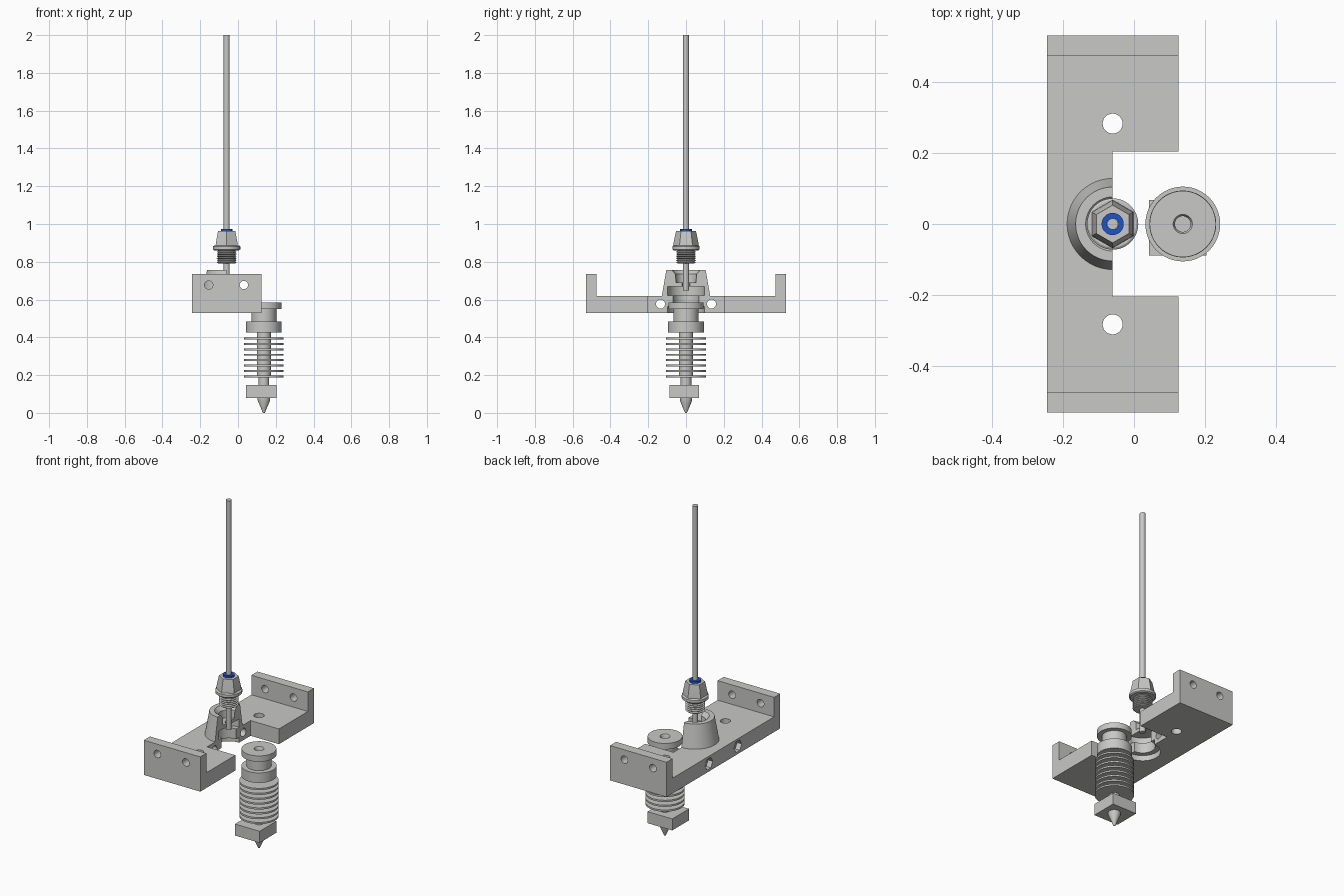
import bpy, bmesh, math
from mathutils import Matrix

if "Cube" in bpy.data.objects:
    bpy.data.objects.remove(bpy.data.objects["Cube"])

AX = -0.06   # axis of tower, fitting and tube
HX = 0.137   # axis of hot end


def material(name, rgb):
    m = bpy.data.materials.new(name)
    m.diffuse_color = (*rgb, 1)
    m.use_nodes = True
    m.node_tree.nodes["Principled BSDF"].inputs["Base Color"].default_value = m.diffuse_color
    return m


GREY = material("light grey", (0.58, 0.58, 0.57))
BLUE = material("blue", (0.012, 0.09, 0.6))


def finish(name, bm, mat, smooth=True):
    bmesh.ops.recalc_face_normals(bm, faces=bm.faces)
    me = bpy.data.meshes.new(name)
    bm.to_mesh(me)
    bm.free()
    me.materials.append(mat)
    ob = bpy.data.objects.new(name, me)
    bpy.context.collection.objects.link(ob)
    if smooth:
        shade(ob)
    return ob


def shade(ob):
    bpy.ops.object.select_all(action='DESELECT')
    ob.select_set(True)
    bpy.context.view_layer.objects.active = ob
    bpy.ops.object.shade_smooth_by_angle(angle=math.radians(30))


def lathe(name, profile, x, mat=GREY, n=48, turn=0.0, closed=False):
    """Revolve (radius, z) points about the vertical line at x."""
    bm = bmesh.new()
    rings = []
    for r, z in profile:
        if r == 0:
            rings.append([bm.verts.new((x, 0, z))] * n)
        else:
            rings.append([bm.verts.new((x + r * math.cos(turn + 2 * math.pi * i / n),
                                        r * math.sin(turn + 2 * math.pi * i / n), z))
                          for i in range(n)])
    pairs = list(zip(rings, rings[1:] + rings[:1]))
    for a, b in pairs if closed else pairs[:-1]:
        for i in range(n):
            j = (i + 1) % n
            corners = list(dict.fromkeys((a[i], a[j], b[j], b[i])))
            if len(corners) > 2:
                bm.faces.new(corners)
    return finish(name, bm, mat)


def box(name, lo, hi):
    bm = bmesh.new()
    bmesh.ops.create_cube(bm, size=1)
    for v in bm.verts:
        v.co = [(l + h) / 2 + c * (h - l) for l, h, c in zip(lo, hi, v.co)]
    return finish(name, bm, GREY, False)


def rod(name, centre, axis, radius, length, n=32):
    bm = bmesh.new()
    rot = {'x': Matrix.Rotation(math.pi / 2, 4, 'Y'),
           'y': Matrix.Rotation(math.pi / 2, 4, 'X'), 'z': Matrix()}[axis]
    bmesh.ops.create_cone(bm, cap_ends=True, segments=n, radius1=radius, radius2=radius,
                          depth=length, matrix=Matrix.Translation(centre) @ rot)
    return finish(name, bm, GREY, False)


def combine(ob, other, operation):
    mod = ob.modifiers.new("combine", 'BOOLEAN')
    mod.operation, mod.solver, mod.object = operation, 'EXACT', other
    bpy.context.view_layer.objects.active = ob
    bpy.ops.object.modifier_apply(modifier=mod.name)
    bpy.data.objects.remove(other)


# bracket: U-shaped section extruded along x
bm = bmesh.new()
half = [(0.53, 0.53), (0.53, 0.735), (0.473, 0.735), (0.473, 0.62)]
section = half + [(-y, z) for y, z in reversed(half)]
face = bm.faces.new([bm.verts.new((-0.244, y, z)) for y, z in section])
ext = bmesh.ops.extrude_face_region(bm, geom=[face])
bmesh.ops.translate(bm, vec=(0.369, 0, 0),
                    verts=[g for g in ext["geom"] if isinstance(g, bmesh.types.BMVert)])
bracket = finish("mount_bracket", bm, GREY, False)

# conical tower, then the front notch that halves it
combine(bracket, lathe("tower", [(0, 0.58), (0.135, 0.58), (0.104, 0.757), (0, 0.757)], AX), 'UNION')
combine(bracket, box("notch", (AX, -0.203, 0.4), (0.3, 0.203, 0.9)), 'DIFFERENCE')

# stepped socket for the fitting, tube and hot end collars
socket = [(0, 0.8), (0.079, 0.8), (0.076, 0.757), (0.056, 0.735), (0.053, 0.69), (0.02, 0.69),
          (0.02, 0.67), (0.097, 0.67), (0.097, 0.622), (0.068, 0.622), (0.068, 0.562),
          (0.097, 0.562), (0.097, 0.5), (0, 0.5)]
combine(bracket, lathe("socket", socket, AX), 'DIFFERENCE')

# screw holes
for s in (-1, 1):
    combine(bracket, rod("plate_hole", (AX, s * 0.282, 0.57), 'z', 0.028, 0.3), 'DIFFERENCE')
    combine(bracket, rod("clamp_hole", (-0.15, s * 0.135, 0.576), 'x', 0.024, 0.4), 'DIFFERENCE')
    combine(bracket, rod("nut_trap", (-0.244, s * 0.135, 0.576), 'x', 0.036, 0.06, 6), 'DIFFERENCE')
    for x in (-0.155, 0.031):
        combine(bracket, rod("flange_hole", (x, s * 0.5, 0.677), 'y', 0.022, 0.2), 'DIFFERENCE')
shade(bracket)

# hot end body: bored collars, neck, core and cooling fins
body = [(0, 0.45), (0.022, 0.45), (0.022, 0.575), (0.027, 0.585), (0.093, 0.585), (0.093, 0.55),
        (0.066, 0.55), (0.066, 0.485), (0.094, 0.485), (0.094, 0.426), (0.037, 0.426)]
for i in range(8):
    z = 0.394 - i * 0.0287
    r = 0.037 if i < 7 else 0.028
    body += [(0.037, z + 0.005), (0.105, z + 0.005), (0.105, z - 0.005), (r, z - 0.005)]
body += [(0.028, 0.14), (0, 0.14)]
lathe("heat_sink", body, HX)

# heater block and nozzle
box("heater_block", (0.042, -0.088, 0.08), (0.203, 0.068, 0.148))
lathe("nozzle", [(0, 0.085), (0.033, 0.085), (0.033, 0.066), (0.005, 0), (0, 0)], HX)

# push fitting: threaded stem with flange, hex head, blue collet
stem = [(0, 0.79), (0.046, 0.79)]
for i in range(6):
    z = 0.792 + i * 0.0112
    stem += [(0.046, z), (0.053, z + 0.0045), (0.046, z + 0.009)]
stem += [(0.046, 0.861), (0.066, 0.861), (0.072, 0.866), (0.072, 0.882), (0.066, 0.886), (0, 0.886)]
lathe("fitting_stem", stem, AX)
lathe("fitting_hex", [(0, 0.88), (0.068, 0.88), (0.066, 0.9), (0.053, 0.962), (0, 0.962)],
      AX, n=6, turn=math.pi / 6)
lathe("collet", [(0.016, 0.95), (0.031, 0.95), (0.031, 0.974), (0.016, 0.974)], AX, BLUE, closed=True)

# filament tube
lathe("feed_tube", [(0, 0.648), (0.0155, 0.648), (0.0155, 2.0), (0, 2.0)], AX, n=32)
